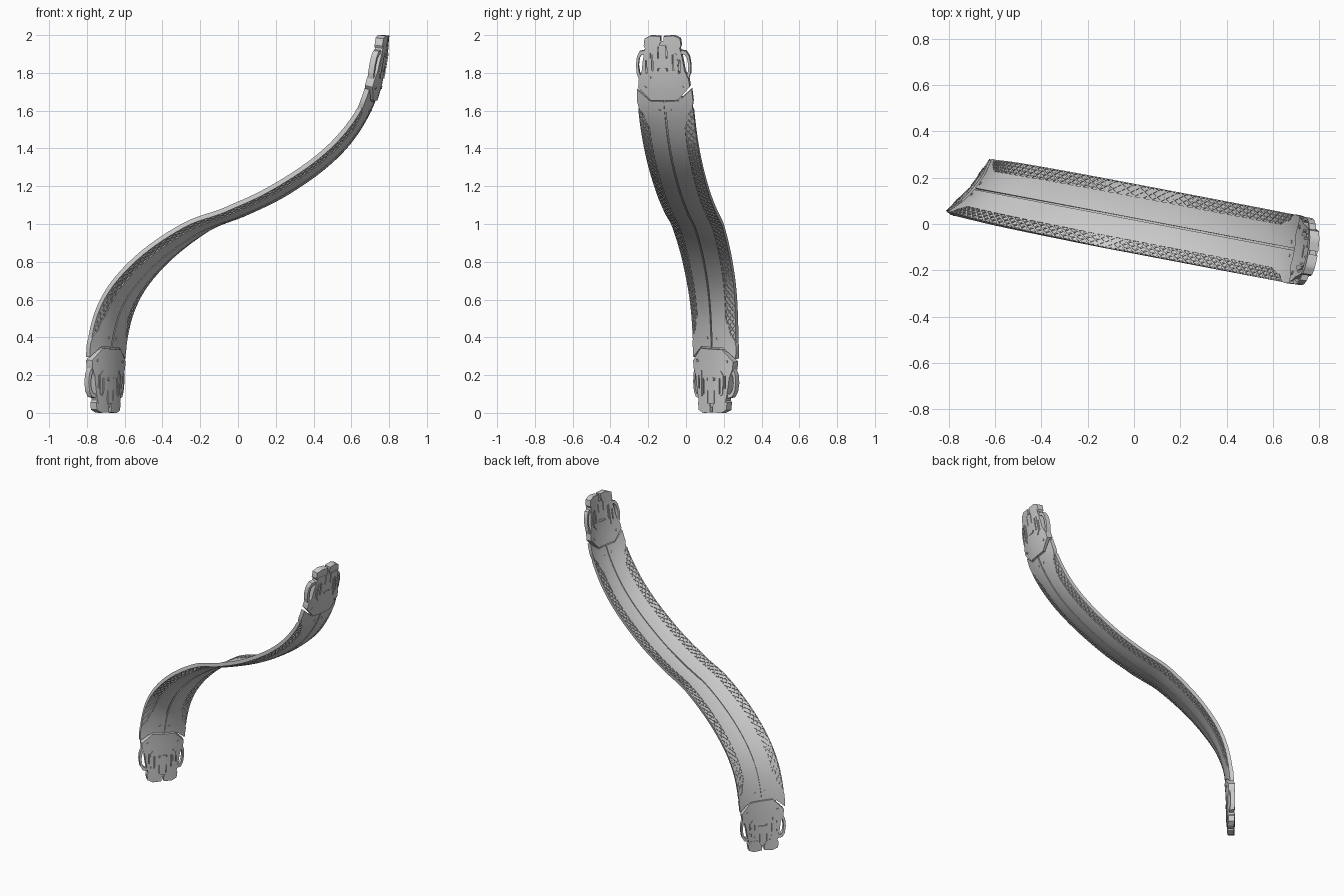
import bpy, bmesh, math
from mathutils import Vector

if "Cube" in bpy.data.objects:
    bpy.data.objects.remove(bpy.data.objects["Cube"])

# Centre path: x, z, and angle of the width direction away from +y
CTRL = [(-.705, 0, 40), (-.70, .2, 40), (-.685, .38, 40), (-.64, .55, 39), (-.55, .70, 37),
        (-.40, .85, 35), (-.20, .985, 32), (0, 1.065, 29), (.20, 1.16, 25), (.40, 1.29, 20),
        (.55, 1.425, 15), (.66, 1.58, 10), (.715, 1.72, 9), (.75, 1.9, 9), (.762, 2.0, 9)]
HALF = .148


def catmull(a, b, c, d, t):
    return .5 * (2 * b + (c - a) * t + (2 * a - 5 * b + 4 * c - d) * t * t + (3 * b - a - 3 * c + d) * t ** 3)


P = [Vector((x, .155 - .19 * (x + .70), z, a)) for x, z, a in CTRL]
P = [2 * P[0] - P[1]] + P + [2 * P[-1] - P[-2]]
SAMP = [catmull(*P[i:i + 4], k / 20) for i in range(len(P) - 3) for k in range(20)] + [P[-2]]
LEN = [0]
for p, q in zip(SAMP, SAMP[1:]):
    LEN.append(LEN[-1] + (q.xyz - p.xyz).length)
L = LEN[-1]


def at(t):
    t = min(max(t, 0), L)
    i = 0
    while i < len(LEN) - 2 and LEN[i + 1] < t:
        i += 1
    return SAMP[i].lerp(SAMP[i + 1], (t - LEN[i]) / (LEN[i + 1] - LEN[i]))


def place(u, t, n):
    """Flat strap coordinates (across, along, out) to the bent, twisted strap."""
    c = at(t)
    T = (at(t + .01).xyz - at(t - .01).xyz).normalized()
    a = math.radians(c.w)
    W = Vector((math.sin(a), math.cos(a), 0))
    W = (W - T * W.dot(T)).normalized()
    N = W.cross(T)
    n += .022 * (1 - (u / HALF) ** 2) - .008      # arched cross-section
    return c.xyz + W * u + N * n


def cut(bm, axis, value, clear=False, inner=False):
    no = Vector((1, 0, 0)) if axis == 0 else Vector((0, 1, 0))
    bmesh.ops.bisect_plane(bm, geom=bm.verts[:] + bm.edges[:] + bm.faces[:], dist=1e-6,
                           plane_co=no * value, plane_no=no, clear_outer=clear, clear_inner=inner)


def finish(bm, name, n0, n1, top=False):
    """Thicken a flat sheet, bend it onto the strap and make the object."""
    for v in bm.verts:
        v.co.z = n0
    r = bmesh.ops.extrude_face_region(bm, geom=bm.faces[:], use_keep_orig=True)
    for v in r['geom']:
        if isinstance(v, bmesh.types.BMVert):
            v.co.z = n1
    for v in bm.verts:
        v.co = place(v.co.x, L - v.co.y if top else v.co.y, v.co.z)
    bmesh.ops.recalc_face_normals(bm, faces=bm.faces[:])
    me = bpy.data.meshes.new(name)
    bm.to_mesh(me)
    bm.free()
    me.shade_smooth()
    me.set_sharp_from_angle(angle=math.radians(30))
    ob = bpy.data.objects.new(name, me)
    bpy.context.collection.objects.link(ob)
    return ob


def sheet(name, outline, n0, n1, top=False, holes=(), du=.03, dv=.04):
    """Prism from an outline, with rectangular holes (u0, u1, v0, v1)."""
    bm = bmesh.new()
    bm.faces.new([bm.verts.new((u, v, 0)) for u, v in outline])
    us, vs = [p[0] for p in outline], [p[1] for p in outline]
    for axis, lo, hi, step in ((0, min(us), max(us), du), (1, min(vs), max(vs), dv)):
        k = max(1, round((hi - lo) / step))
        for i in range(1, k):
            cut(bm, axis, lo + (hi - lo) * i / k)
    for h in holes:
        for i in range(4):
            cut(bm, i // 2, h[i])
    gone = [f for f in bm.faces for c in [f.calc_center_median()]
            if any(h[0] < c.x < h[1] and h[2] < c.y < h[3] for h in holes)]
    bmesh.ops.delete(bm, geom=gone, context='FACES')
    return finish(bm, name, n0, n1, top)


def both(half):
    return half + [(-u, v) for u, v in reversed(half)]


def disc(u, v, r, k=10):
    return [(u + r * math.cos(i * math.tau / k), v + r * math.sin(i * math.tau / k)) for i in range(k)]


# Strap core, visible through the net and in the centre groove
sheet("strap_core", [(-.143, .33), (.143, .33), (.143, L - .33), (-.143, L - .33)], -.006, .006)

for s, side in ((1, "right"), (-1, "left")):
    # Smooth half panel that flares to full width at both ends
    end = [(.004, .35), (.076, .35), (.146, .29), (.15, .36), (.142, .40), (.118, .43), (.112, .47), (.095, .51)]
    half = end + [(u, L - v) for u, v in reversed(end)]
    sheet("strap_panel_" + side, [(s * u, v) for u, v in half], -.013, .013)

    # Diamond net along the edge
    bm = bmesh.new()
    cu, cv, u0, u1 = .0135, .021, .097, .148
    for j in range(int((L - .8) / cv) + 1):
        for i in range(-1, 6):
            if (i + j) % 2 == 0:
                a, b = u0 + i * cu, .40 + j * cv
                bm.faces.new([bm.verts.new((a + x * cu, b + y * cv, 0)) for x, y in ((1, 0), (0, 1), (-1, 0), (0, -1))])
    bmesh.ops.remove_doubles(bm, verts=bm.verts[:], dist=1e-4)
    cut(bm, 0, u1, clear=True)
    cut(bm, 0, u0 - .006, inner=True)
    holes = bm.faces[:]
    bmesh.ops.inset_individual(bm, faces=holes, thickness=.0032, use_even_offset=True)
    bmesh.ops.delete(bm, geom=holes, context='FACES')
    for v in bm.verts:
        v.co.x *= s
    finish(bm, "edge_net_" + side, -.012, .012)

# End connectors
for top, end in ((False, "lower"), (True, "upper")):
    # Main plate with slots and centre window
    slots = [(-.027, .027, .172, .186)]
    for s in (1, -1):
        for a, b, c, d in ((.052, .059, .10, .185), (.020, .025, .05, .12), (.086, .092, .13, .20)):
            slots.append((min(s * a, s * b), max(s * a, s * b), c, d))
    plate = both([(.088, .05), (.098, .085), (.108, .14), (.115, .19), (.134, .235), (.138, .275), (.074, .342)])
    sheet("connector_plate_" + end, plate, -.02, .022, top, slots)
    sheet("connector_core_" + end, both([(.07, .03), (.085, .10), (.10, .2), (.11, .29), (.07, .335)]),
          -.013, .013, top)
    # Window bridge
    sheet("window_tab_" + end, both([(.014, .170), (.022, .175), (.022, .183), (.014, .188)]), .004, .026, top)
    for s, side in ((1, "right"), (-1, "left")):
        # Split end cap
        cap = [(.008, .004), (.062, 0), (.095, .016), (.1, .055), (.088, .075), (.03, .075), (.008, .035)]
        sheet(f"end_cap_{end}_{side}", [(s * u, v) for u, v in cap], -.022, .02, top)
        # Side loop, open in the middle
        loop = [(.098, .078), (.124, .084), (.140, .112), (.147, .16), (.144, .205), (.130, .242),
                (.118, .225), (.130, .198), (.134, .16), (.128, .122), (.116, .103), (.099, .10)]
        sheet(f"side_loop_{end}_{side}", [(s * u, v) for u, v in loop], -.015, .015, top)
        # Raised rib beside the slot
        rib = [(.064, .09), (.078, .10), (.083, .20), (.066, .225)]
        sheet(f"rib_{end}_{side}", [(s * u, v) for u, v in rib], -.025, .027, top)
        # Rivets on plate and strap
        sheet(f"plate_rivet_{end}_{side}", disc(s * .1, .275, .008), -.025, .027, top)
        sheet(f"strap_rivet_{end}_{side}", disc(s * .03, .40, .007), -.016, .016, top)
